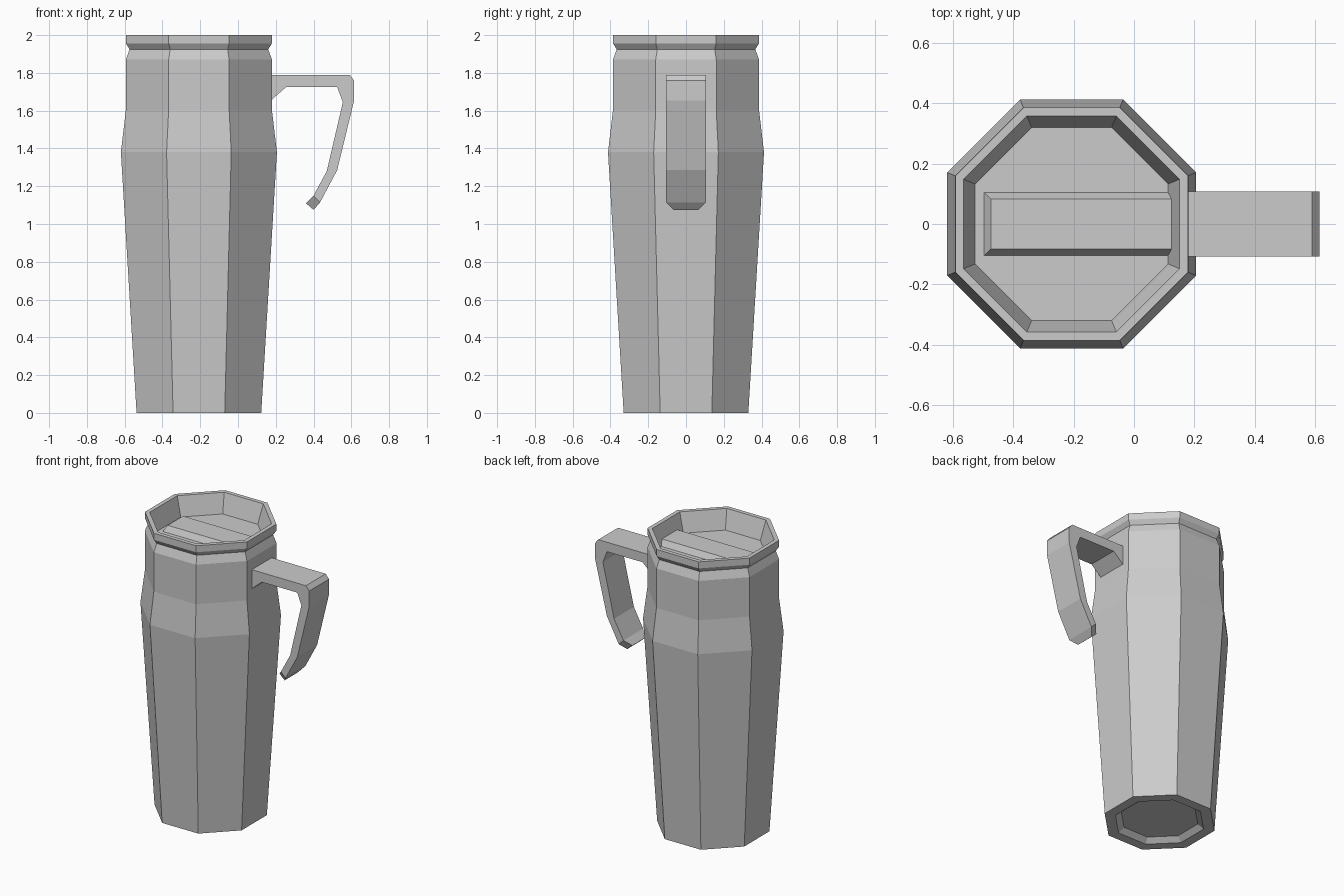
import bpy
import bmesh
from math import cos, sin, pi

old = bpy.data.objects.get("Cube")
if old:
    bpy.data.objects.remove(old, do_unlink=True)

# Single flat colour
grey = bpy.data.materials.new("plain grey")
colour = (0.6, 0.6, 0.6, 1)
grey.use_nodes = True
grey.diffuse_color = colour
grey.node_tree.nodes["Principled BSDF"].inputs["Base Color"].default_value = colour

CENTRE = -0.207  # x of the mug's axis


def loft(name, rings):
    """Skin a closed flat-shaded solid through rings of equal point count."""
    bm = bmesh.new()
    loops = [[bm.verts.new(p) for p in ring] for ring in rings]
    n = len(loops[0])
    for a, b in zip(loops, loops[1:]):
        for i in range(n):
            j = (i + 1) % n
            bm.faces.new((a[i], a[j], b[j], b[i]))
    bm.faces.new(loops[0][::-1])
    bm.faces.new(loops[-1])
    bmesh.ops.recalc_face_normals(bm, faces=bm.faces)
    mesh = bpy.data.meshes.new(name)
    bm.to_mesh(mesh)
    bm.free()
    mesh.materials.append(grey)
    obj = bpy.data.objects.new(name, mesh)
    bpy.context.collection.objects.link(obj)
    return obj


def octagon(apothem, z):
    r = apothem / cos(pi / 8)
    angles = [(i + 0.5) * pi / 4 for i in range(8)]
    return [(CENTRE + r * cos(a), r * sin(a), z) for a in angles]


def rectangle(x0, x1, half, z):
    return [(x0, -half, z), (x1, -half, z), (x1, half, z), (x0, half, z)]


# Mug body: recessed base, tapered wall, neck groove, rim and sunken lid
body_profile = [
    (0.23, 0.03), (0.265, 0), (0.33, 0),
    (0.413, 1.38), (0.387, 1.6), (0.387, 1.87),
    (0.367, 1.925), (0.386, 1.955), (0.386, 2),
    (0.358, 2), (0.32, 1.87),
]
loft("mug_body", [octagon(r, z) for r, z in body_profile])

# Raised bar across the lid, running into the rim wall
loft("lid_bar", [rectangle(-0.5, 0.125, 0.107, 1.865),
                 rectangle(-0.475, 0.13, 0.083, 1.91)])

# Handle: outer point, inner point and half width of each section
handle_sections = [
    ((0.17, 1.79), (0.17, 1.65), 0.107),
    ((0.255, 1.79), (0.255, 1.725), 0.107),
    ((0.59, 1.79), (0.525, 1.725), 0.107),
    ((0.615, 1.76), (0.535, 1.698), 0.107),
    ((0.615, 1.655), (0.555, 1.645), 0.107),
    ((0.525, 1.285), (0.47, 1.28), 0.107),
    ((0.435, 1.115), (0.4, 1.15), 0.107),
    ((0.4, 1.075), (0.36, 1.11), 0.065),
]
loft("handle", [[(o[0], -w, o[1]), (o[0], w, o[1]), (i[0], w, i[1]), (i[0], -w, i[1])]
                for o, i, w in handle_sections])
